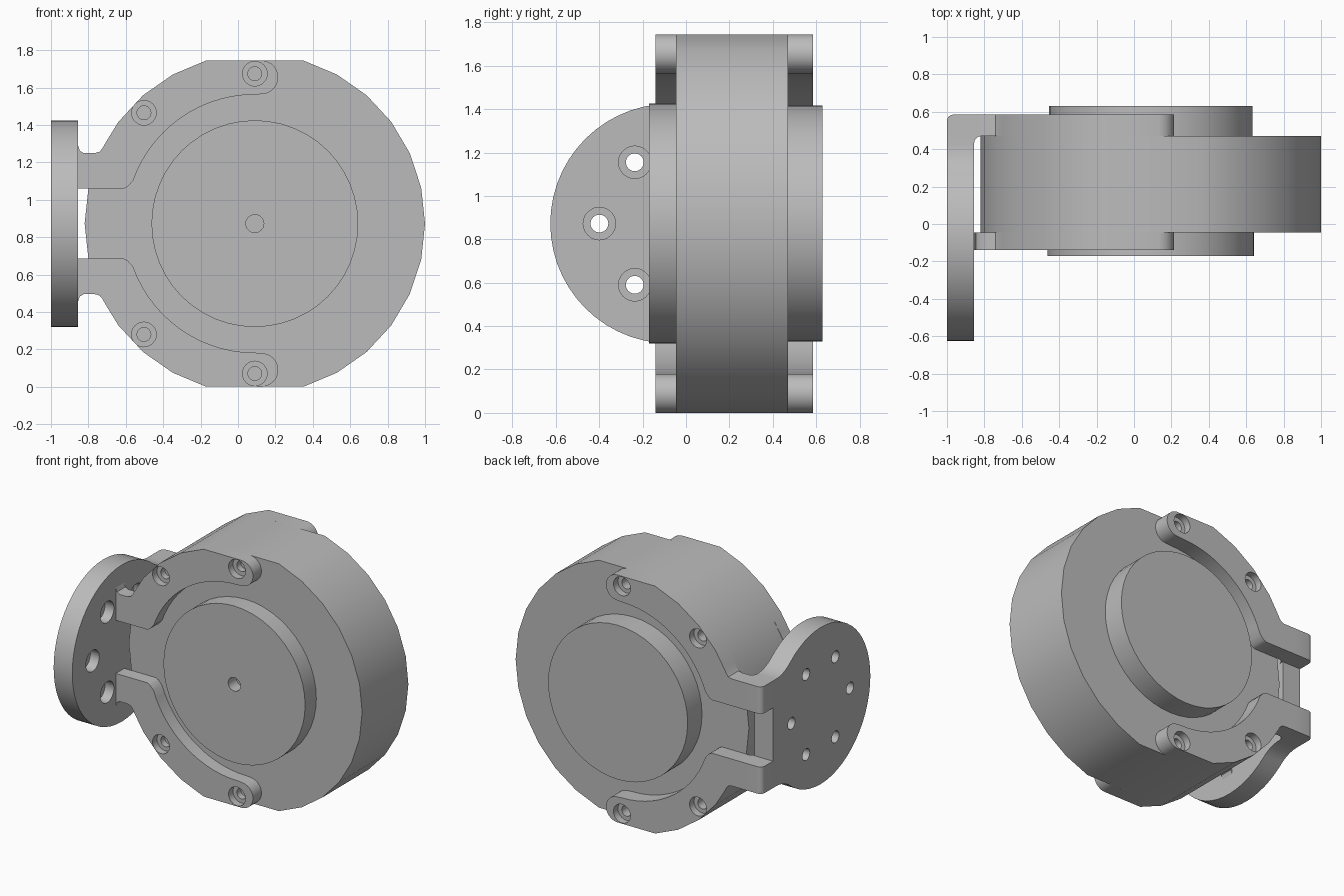
import bpy, bmesh
from math import radians, cos, sin

cube = bpy.data.objects.get("Cube")
if cube:
    bpy.data.objects.remove(cube, do_unlink=True)

grey = bpy.data.materials.new("plain_grey")
grey.use_nodes = True
grey.diffuse_color = (0.5, 0.5, 0.5, 1)
grey.node_tree.nodes["Principled BSDF"].inputs["Base Color"].default_value = (0.5, 0.5, 0.5, 1)

CX, CZ = 0.09, 0.8725      # drum axis
R, H = 0.91, 0.8725        # drum radius, half height of the flats
PLATE_Y = -0.073           # centre of the round mounting plate
X0, X1 = -1.0, -0.855      # mounting plate faces
BACK, FRONT = 0.585, -0.14 # outer faces of the clamp arms
DRUM_F, DRUM_B = -0.045, 0.47


def arc(cx, cy, r, a0, a1, n):
    angles = [radians(a0 + (a1 - a0) * i / n) for i in range(n + 1)]
    return [(cx + r * cos(a), cy + r * sin(a)) for a in angles]


def circle(cx, cy, r, n=48):
    return arc(cx, cy, r, 0, 360, n)[:-1]


def prism(name, outline, axis, t0, t1):
    """Extrude a 2D outline along an axis between t0 and t1."""
    place = {"x": lambda p, t: (t, p[0], p[1]),
             "y": lambda p, t: (p[0], t, p[1]),
             "z": lambda p, t: (p[0], p[1], t)}[axis]
    bm = bmesh.new()
    face = bm.faces.new([bm.verts.new(place(p, t0)) for p in outline])
    new = bmesh.ops.extrude_face_region(bm, geom=[face])["geom"]
    for v in new:
        if isinstance(v, bmesh.types.BMVert):
            v.co["xyz".index(axis)] = t1
    bmesh.ops.recalc_face_normals(bm, faces=bm.faces)
    mesh = bpy.data.meshes.new(name)
    bm.to_mesh(mesh)
    bm.free()
    mesh.materials.append(grey)
    obj = bpy.data.objects.new(name, mesh)
    bpy.context.collection.objects.link(obj)
    return obj


def activate(obj):
    bpy.ops.object.select_all(action="DESELECT")
    obj.select_set(True)
    bpy.context.view_layer.objects.active = obj


def cut(obj, outline, axis, t0, t1):
    tool = prism("cutter", outline, axis, t0, t1)
    tool.hide_render = True
    mod = obj.modifiers.new("cut", "BOOLEAN")
    mod.operation, mod.solver, mod.object = "DIFFERENCE", "EXACT", tool
    activate(obj)
    bpy.ops.object.modifier_apply(modifier=mod.name)
    bpy.data.objects.remove(tool, do_unlink=True)


def smooth(obj):
    activate(obj)
    bpy.ops.object.shade_smooth_by_angle(angle=radians(30))


# Drum with flats on top and bottom
FLAT = 73.4
drum = prism("drum", arc(CX, CZ, R, -FLAT, FLAT, 12)
             + arc(CX, CZ, R, 180 - FLAT, 180 + FLAT, 12), "y", DRUM_F, DRUM_B)
smooth(drum)

# Raised round covers, the front one with a shaft hole
front_cover = prism("front_cover", circle(CX, CZ, 0.5525), "y", -0.17, DRUM_F)
cut(front_cover, circle(CX, CZ, 0.048, 24), "y", -0.2, -0.08)
smooth(front_cover)
smooth(prism("back_cover", circle(CX, CZ, 0.544), "y", DRUM_B, 0.63))


def arm_outline(flare):
    """Upper clamp arm: straight leg, curved strap and rounded tip."""
    pts = [(X1, 1.06), (-0.61, 1.06), (-0.59, 1.07)]
    pts += arc(CX, CZ, 0.69, 160.5, 90, 14)
    pts += arc(0.125, 1.655, 0.09, -85, 85, 12)
    pts += arc(CX, CZ, R, 180 - FLAT, 180 - FLAT + 36.7, 3)
    pts += [(-0.705, 1.31), (-0.725, 1.275), (-0.74, 1.257), (-0.765, 1.25)]
    if flare:
        pts += [(-0.825, 1.25), (-0.846, 1.262), (X1, 1.29)]
    else:
        pts += [(X1, 1.25)]
    return pts


# Four clamp arms with counterbored screw holes
for side, inner, outer in (("front", DRUM_F, FRONT), ("back", DRUM_B, BACK)):
    out = 1 if outer > inner else -1
    for level, s in (("upper", 1), ("lower", -1)):
        def flip(pts):
            return [(x, CZ + s * (z - CZ)) for x, z in pts]
        arm = prism(f"{side}_{level}_arm", flip(arm_outline(side == "front")), "y", inner, outer)
        for hx, hz in ((0.09, 1.674), (-0.503, 1.465)):
            cut(arm, flip(circle(hx, hz, 0.066, 24)), "y", outer - out * 0.05, outer + out * 0.05)
            cut(arm, flip(circle(hx, hz, 0.037, 20)), "y", inner - out * 0.02, outer + out * 0.05)
        smooth(arm)

# Mounting plate: disc blending into a neck, notched between the legs
half = [(BACK, 1.06), (BACK, 1.25)]
half += arc(0.427, 1.5, 0.25, -90, -128.6, 8)
half += arc(PLATE_Y, CZ, 0.5525, 51.4, 180, 20)
lower = [(y, 2 * CZ - z) for y, z in reversed(half[:-1])]
notch = [(0.46, 2 * CZ - 1.06), (0.46, 1.06)]
plate = prism("mounting_plate", half + lower + notch, "x", X0, X1)

# Round the outer back corner of the plate
bm = bmesh.new()
bm.from_mesh(plate.data)
corner = [e for e in bm.edges
          if all(abs(v.co.x - X0) < 1e-4 and abs(v.co.y - BACK) < 1e-4 for v in e.verts)]
bmesh.ops.bevel(bm, geom=corner, offset=0.035, segments=5, profile=0.5, affect="EDGES")
bm.to_mesh(plate.data)
bm.free()

# Six counterbored holes around the plate centre
for hy, hz in circle(PLATE_Y, CZ, 0.326, 6):
    cut(plate, circle(hy, hz, 0.041, 24), "x", X0 - 0.05, X1 + 0.05)
    cut(plate, circle(hy, hz, 0.075, 24), "x", X1 - 0.07, X1 + 0.05)
smooth(plate)

# Fillets where the back legs meet the plate
for level, z0 in (("upper", 1.06), ("lower", 2 * CZ - 1.25)):
    profile = [(X1, DRUM_B)] + arc(X1 + 0.04, DRUM_B - 0.04, 0.04, 90, 180, 6)
    smooth(prism(f"{level}_leg_fillet", profile, "z", z0, z0 + 0.19))
